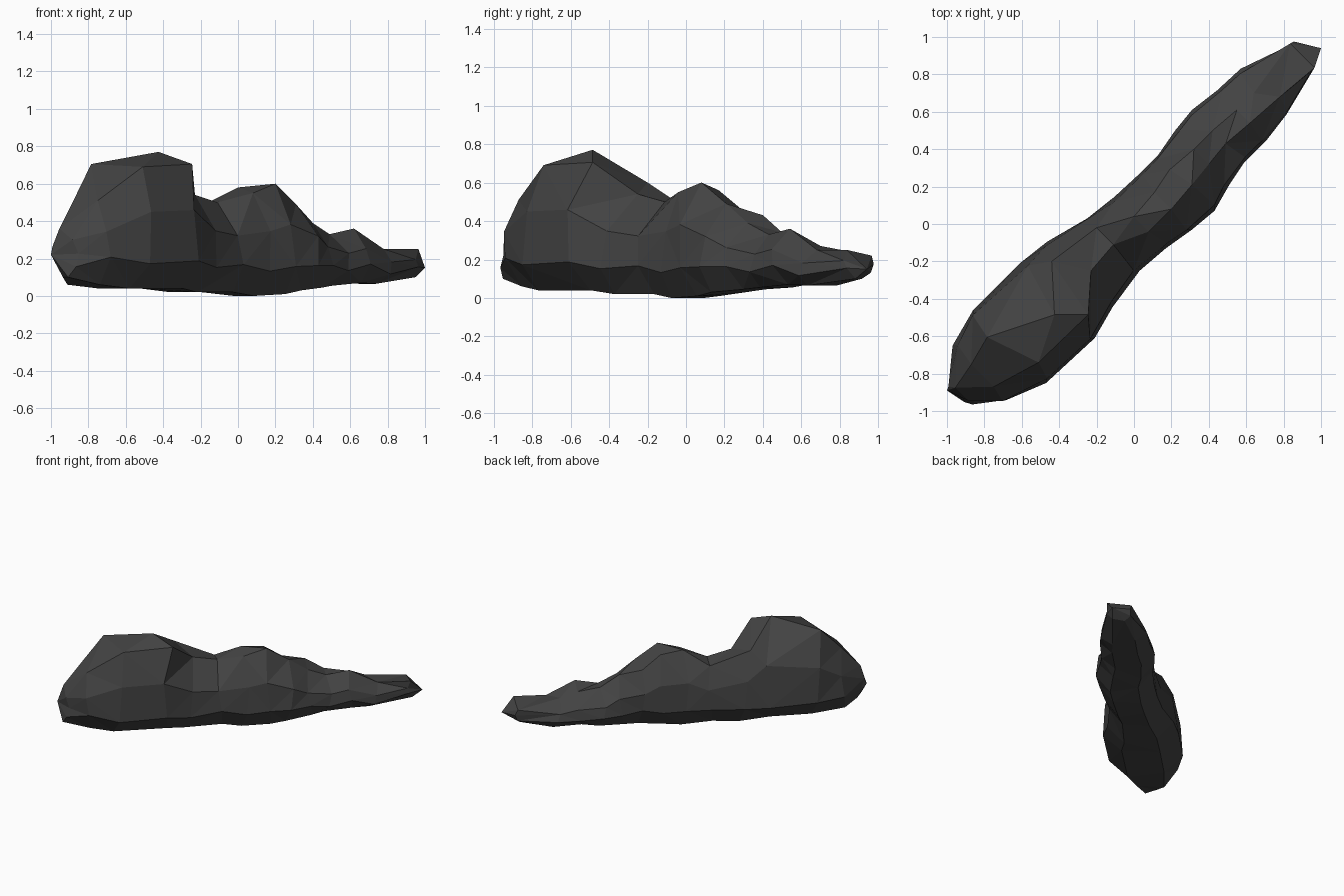
import bpy
import bmesh
from mathutils import Vector

cube = bpy.data.objects.get("Cube")
if cube:
    bpy.data.objects.remove(cube)

stone = bpy.data.materials.new("dark_stone")
stone.use_nodes = True
GREY = (0.055, 0.055, 0.055, 1)
stone.diffuse_color = GREY
bsdf = stone.node_tree.nodes["Principled BSDF"]
bsdf.inputs["Base Color"].default_value = GREY
bsdf.inputs["Roughness"].default_value = 0.9

# Cross-sections along the diagonal spine: station, left edge, right edge,
# base height, (right crest offset, height), (left crest offset, height), crest skew
SECTIONS = [
    (-.915, .065, -.05, .10, (-.03, .30), (.04, .36), 0),
    (-.81, .16, -.13, .06, (-.06, .51), (.06, .53), 0),
    (-.66, .20, -.19, .04, (-.115, .69), (.09, .705), .035),
    (-.41, .20, -.20, .04, (-.12, .705), (-.03, .77), .045),
    (-.28, .185, -.165, .02, (-.01, .54), (.12, .60), .04),
    (-.11, .14, -.14, .02, (.00, .50), (.09, .48), 0),
    (.02, .125, -.15, .00, (-.06, .55), (.02, .58), 0),
    (.14, .12, -.17, .01, (-.06, .60), (.03, .56), 0),
    (.25, .12, -.18, .03, (-.05, .49), (.05, .46), .01),
    (.36, .14, -.15, .045, (-.04, .39), (.04, .43), 0),
    (.46, .15, -.13, .055, (-.03, .33), (.04, .34), 0),
    (.58, .135, -.13, .07, (-.04, .36), (.03, .31), 0),
    (.70, .13, -.115, .065, (-.05, .25), (.03, .27), .03),
    (.90, .06, -.065, .10, (-.065, .25), (.065, .22), 0),
]


def place(u, v, z):
    """Turn spine coordinates into model coordinates."""
    return Vector((u - v, u + v, z))


def ring_points(i, section):
    """Faceted outline: belly, widest edge, shoulder and crest on both sides."""
    u, left, right, base, (rv, rz), (lv, lz), skew = section
    mid = (left + right) / 2
    zig = .015 if i % 2 else -.015

    def flank(edge, crest_v, crest_z, sign):
        h = crest_z - base
        belly = place(u + zig * sign, mid + (edge - mid) * .5, base)
        wide = place(u, edge, base + min(.14, .32 * h) + zig * sign / 2)
        shoulder = place(u - zig * sign, edge * .88 + crest_v * .12, base + h * .63)
        return [belly, wide, shoulder, place(u + skew * sign, crest_v, crest_z)]

    return flank(right, rv, rz, 1) + flank(left, lv, lz, -1)[::-1]


# Loft the rock body
bm = bmesh.new()
rings = [[bm.verts.new(p) for p in ring_points(i, s)] for i, s in enumerate(SECTIONS)]
for a, b in zip(rings, rings[1:]):
    n = len(a)
    for j in range(n):
        k = (j + 1) % n
        bm.faces.new((a[j], a[k], b[k], b[j]))

# Close the blunt end and the pointed tail
for ring, tip in ((rings[0], place(-.945, .055, .22)), (rings[-1], place(.97, -.03, .15))):
    apex = bm.verts.new(tip)
    for j in range(len(ring)):
        bm.faces.new((ring[j], ring[(j + 1) % len(ring)], apex))

bmesh.ops.triangulate(bm, faces=bm.faces[:], quad_method='SHORT_EDGE')
bmesh.ops.recalc_face_normals(bm, faces=bm.faces[:])

mesh = bpy.data.meshes.new("rock_ridge")
bm.to_mesh(mesh)
bm.free()
mesh.materials.append(stone)
rock = bpy.data.objects.new("rock_ridge", mesh)
bpy.context.collection.objects.link(rock)
